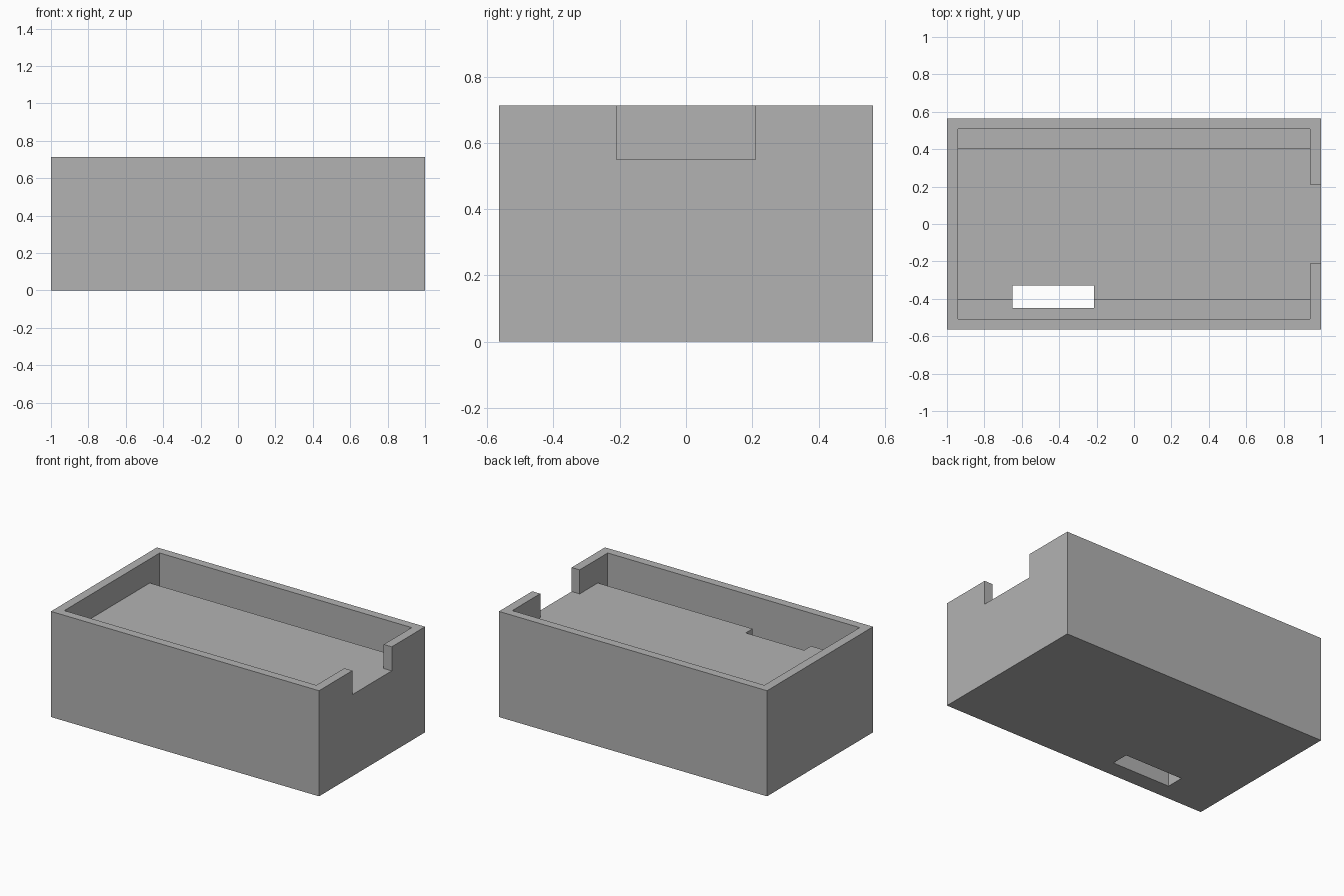
import bpy
from mathutils import Vector

old = bpy.data.objects.get("Cube")
if old:
    bpy.data.objects.remove(old, do_unlink=True)

# Main sizes
LENGTH, DEPTH, HEIGHT = 2.0, 1.13, 0.712
INNER_X, INNER_Y = 0.94, 0.508
SHELF_Z, GROOVE_Z = 0.55, 0.30
GROOVE_Y = 0.403
TOP = HEIGHT + 0.1

grey = bpy.data.materials.new("plain grey")
grey.use_nodes = True
colour = (0.448, 0.448, 0.448, 1)
grey.diffuse_color = colour
grey.node_tree.nodes["Principled BSDF"].inputs["Base Color"].default_value = colour


def box(name, low, high):
    """Box spanning two opposite corners."""
    low, high = Vector(low), Vector(high)
    bpy.ops.mesh.primitive_cube_add(size=1)
    obj = bpy.context.object
    obj.name = name
    for v in obj.data.vertices:
        v.co = (low + high) / 2 + v.co * (high - low)
    return obj


def cut(target, name, low, high):
    """Subtract a box from the target and discard the cutter."""
    cutter = box(name, low, high)
    cutter.hide_render = True
    mod = target.modifiers.new(name, 'BOOLEAN')
    mod.operation = 'DIFFERENCE'
    mod.solver = 'EXACT'
    mod.object = cutter
    bpy.context.view_layer.objects.active = target
    bpy.ops.object.modifier_apply(modifier=mod.name)
    bpy.data.objects.remove(cutter, do_unlink=True)


# Outer block
tray = box("case_body", (-LENGTH / 2, -DEPTH / 2, 0), (LENGTH / 2, DEPTH / 2, HEIGHT))
tray.data.materials.append(grey)

# Shallow recess inside the rim
cut(tray, "recess", (-INNER_X, -INNER_Y, SHELF_Z), (INNER_X, INNER_Y, TOP))

# Deep grooves along both long walls
for side in (-1, 1):
    y0, y1 = sorted((side * GROOVE_Y, side * INNER_Y))
    cut(tray, "groove", (-INNER_X, y0, GROOVE_Z), (INNER_X, y1, TOP))

# Notch through the end wall, level with the shelf
cut(tray, "end_notch", (INNER_X - 0.1, -0.21, SHELF_Z), (LENGTH / 2 + 0.1, 0.21, TOP))

# Slot through the base, beside the front groove
cut(tray, "base_slot", (-0.65, -0.45, -0.1), (-0.215, -0.33, TOP))
